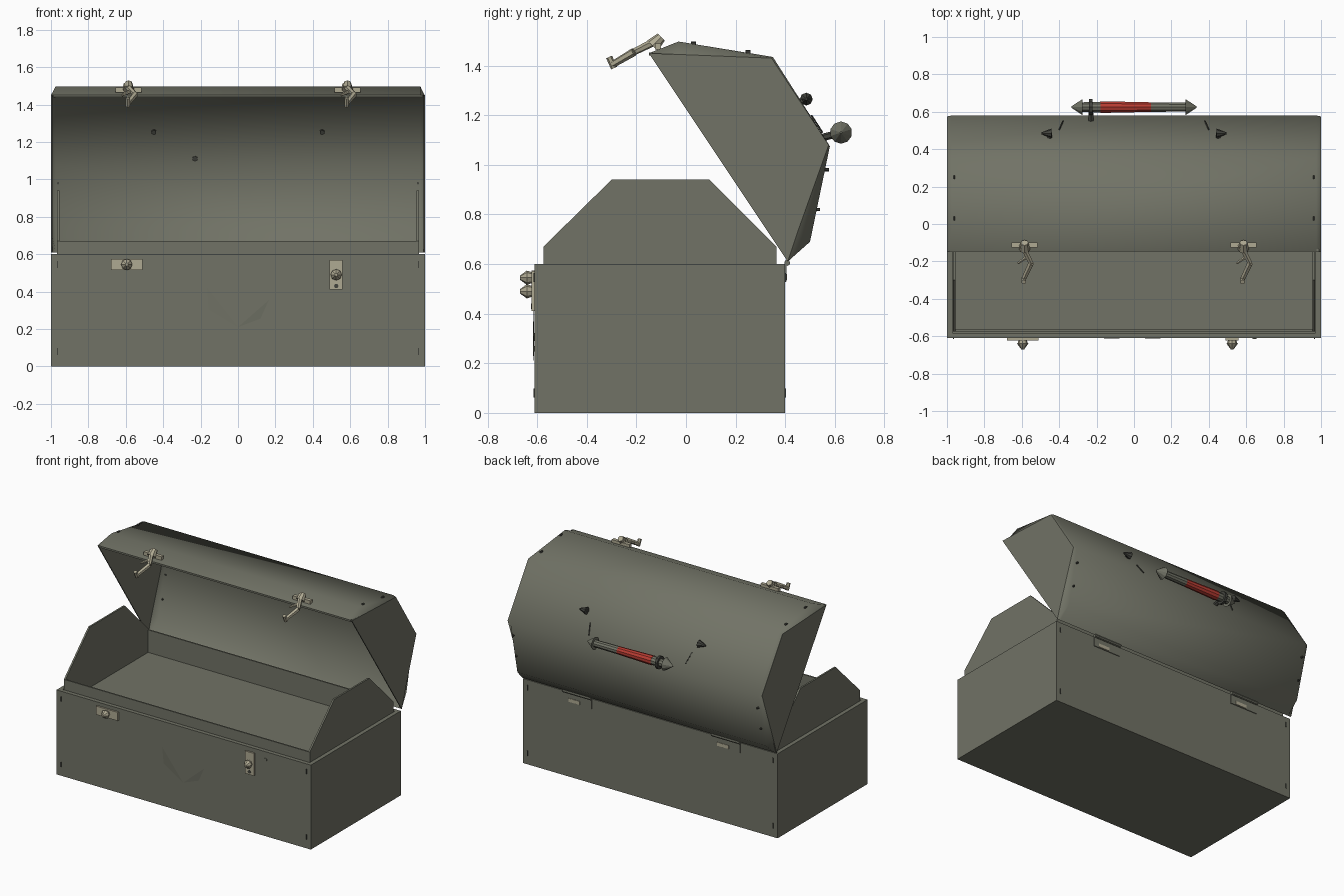
import bpy, bmesh, math
from mathutils import Vector

if "Cube" in bpy.data.objects:
    bpy.data.objects.remove(bpy.data.objects["Cube"])


def material(name, rgb):
    m = bpy.data.materials.new(name)
    m.diffuse_color = (*rgb, 1)
    m.use_nodes = True
    m.node_tree.nodes["Principled BSDF"].inputs["Base Color"].default_value = m.diffuse_color
    return m


OLIVE = material("olive grey paint", (0.165, 0.17, 0.132))
TAN = material("tan metal", (0.43, 0.40, 0.29))
RED = material("red grip", (0.48, 0.045, 0.032))
DARK = material("dark metal", (0.055, 0.057, 0.048))


def finish(name, bm, mat, smooth=False, normals=True):
    if normals:
        bmesh.ops.recalc_face_normals(bm, faces=bm.faces[:])
    me = bpy.data.meshes.new(name)
    bm.to_mesh(me)
    bm.free()
    me.materials.append(mat)
    for p in me.polygons:
        p.use_smooth = smooth
    ob = bpy.data.objects.new(name, me)
    bpy.context.collection.objects.link(ob)
    return ob


def box(name, lo, hi, mat):
    bm = bmesh.new()
    bmesh.ops.create_cube(bm, size=1)
    for v in bm.verts:
        v.co = [(a + b) / 2 + c * (b - a) for a, b, c in zip(lo, hi, v.co)]
    return finish(name, bm, mat)


def rod(name, p, q, r1, r2, mat, sides=8):
    p, q = Vector(p), Vector(q)
    bm = bmesh.new()
    bmesh.ops.create_cone(bm, cap_ends=True, segments=sides, radius1=r1,
                          radius2=r2, depth=(q - p).length)
    rot = (q - p).to_track_quat('Z', 'Y')
    for v in bm.verts:
        v.co = rot @ v.co + (p + q) / 2
    return finish(name, bm, mat)


def panel(name, pts, x0, x1, mat):
    """Extrude a (y, z) outline along x."""
    bm = bmesh.new()
    a = [bm.verts.new((x0, y, z)) for y, z in pts]
    b = [bm.verts.new((x1, y, z)) for y, z in pts]
    bm.faces.new(a)
    bm.faces.new(b)
    for i in range(len(pts)):
        j = (i + 1) % len(pts)
        bm.faces.new((a[i], a[j], b[j], b[i]))
    return finish(name, bm, mat)


# Lower box with a ledge and a shallow tray sunk into the top
bm = bmesh.new()
bmesh.ops.create_cube(bm, size=1)
for v in bm.verts:
    v.co = (v.co.x * 2, -0.105 + v.co.y * 1.01, 0.3 + v.co.z * 0.6)
top = max(bm.faces, key=lambda f: f.calc_center_median().z)
bmesh.ops.inset_region(bm, faces=[top], thickness=0.04)
inner = bmesh.ops.extrude_face_region(bm, geom=[top])
bmesh.ops.translate(bm, vec=(0, 0, -0.09),
                    verts=[g for g in inner["geom"] if isinstance(g, bmesh.types.BMVert)])
if top.is_valid:
    bmesh.ops.delete(bm, geom=[top], context='FACES')
finish("lower_box", bm, OLIVE)

# Raised liner around the tray
box("liner_front", (-0.96, -0.575, 0.51), (0.96, -0.565, 0.67), OLIVE)
box("liner_back", (-0.96, 0.355, 0.51), (0.96, 0.365, 0.67), OLIVE)
END = [(-0.575, 0.51), (-0.575, 0.67), (-0.30, 0.94), (0.095, 0.94), (0.365, 0.67), (0.365, 0.51)]
for s in (-1, 1):
    panel("liner_end", END, s * 0.955, s * 0.967, OLIVE)

# Open lid: curved skin that tapers onto flat end panels
SKIN = [(-0.15, 1.45), (-0.03, 1.497), (0.35, 1.435), (0.58, 1.075), (0.50, 0.69), (0.41, 0.61)]
EDGE = [(-0.15, 1.45), (-0.03, 1.445), (0.345, 1.43), (0.575, 1.08), (0.45, 0.73), (0.41, 0.61)]
bm = bmesh.new()
rows = [[bm.verts.new((x, y, z)) for y, z in prof]
        for x, prof in ((-1, EDGE), (-0.975, SKIN), (0.975, SKIN), (1, EDGE))]
for r, t in zip(rows, rows[1:]):
    for i in range(5):
        bm.faces.new((r[i], t[i], t[i + 1], r[i + 1]))
finish("lid_skin", bm, OLIVE, smooth=True)
for s in (-1, 1):
    panel("lid_end", EDGE, s * 0.993, s * 1.0, OLIVE)
box("lid_lip", (-0.99, -0.15, 1.44), (0.99, -0.135, 1.452), OLIVE)

# Carrying handle on the back of the lid
HY, HZ = 0.625, 1.13
for name, x0, x1, r0, r1, mat in (
        ("handle_left_tip", -0.335, -0.275, 0.004, 0.045, OLIVE),
        ("handle_left_end", -0.275, -0.18, 0.027, 0.03, OLIVE),
        ("handle_collar", -0.24, -0.222, 0.045, 0.045, DARK),
        ("handle_grip", -0.18, 0.09, 0.033, 0.027, RED),
        ("handle_right_end", 0.09, 0.275, 0.027, 0.025, OLIVE),
        ("handle_right_tip", 0.275, 0.335, 0.045, 0.004, OLIVE)):
    rod(name, (x0, HY, HZ), (x1, HY, HZ), r0, r1, mat, 10)
rod("handle_mount", (-0.23, 0.55, 1.11), (-0.23, HY, HZ), 0.015, 0.015, DARK, 6)

# Lugs and slots beside the handle
for s in (-1, 1):
    rod("lug", (s * 0.44, 0.485, 1.265), (s * 0.495, 0.485, 1.265), 0.026, 0.005, DARK, 8)
    rod("lug_stem", (s * 0.45, 0.45, 1.25), (s * 0.45, 0.485, 1.265), 0.014, 0.014, DARK, 6)
    rod("lug_slot", (s * 0.40, 0.505, 1.20), (s * 0.38, 0.55, 1.13), 0.004, 0.004, DARK, 4)
    # Rivets near the lid and box edges
    for y, z in ((0.03, 1.49), (0.25, 1.455), (0.567, 0.98), (0.53, 0.82)):
        rod("lid_rivet", (s * 0.962, y - 0.01, z), (s * 0.962, y + 0.01, z), 0.007, 0.007, DARK, 6)
    for z in (0.08, 0.545):
        for y in (-0.611, 0.401):
            box("box_rivet", (s * 0.965 - 0.003, y - 0.003, z - 0.018),
                (s * 0.965 + 0.003, y + 0.003, z + 0.018), DARK)

# Hook latches hanging from the lid's front edge
for cx in (-0.585, 0.585):
    box("latch_base", (cx - 0.07, -0.125, 1.465), (cx + 0.07, -0.1, 1.49), TAN)
    rod("latch_pivot", (cx, -0.135, 1.48), (cx, -0.10, 1.515), 0.03, 0.02, TAN)
    path = [(cx - 0.015, -0.11, 1.505), (cx + 0.035, -0.21, 1.455), (cx - 0.005, -0.295, 1.405)]
    for p, q in zip(path, path[1:]):
        rod("latch_arm", p, q, 0.017, 0.014, TAN, 6)
    rod("latch_hook", (cx - 0.005, -0.31, 1.435), (cx - 0.005, -0.29, 1.39), 0.013, 0.013, TAN, 6)
    rod("latch_finger", (cx + 0.02, -0.17, 1.475), (cx - 0.035, -0.21, 1.45), 0.01, 0.007, TAN, 6)

# Catch plates with knobs on the box front, one turned upright
for cx, cz, w, h in ((-0.595, 0.545, 0.085, 0.03), (0.525, 0.49, 0.035, 0.08)):
    box("catch_plate", (cx - w, -0.622, cz - h), (cx + w, -0.608, cz + h), TAN)
    rod("catch_stem", (cx, -0.62, cz), (cx, -0.64, cz), 0.022, 0.028, TAN)
    rod("catch_knob", (cx, -0.64, cz), (cx, -0.67, cz), 0.03, 0.008, TAN)
rod("catch_hole", (0.525, -0.615, 0.43), (0.525, -0.625, 0.43), 0.012, 0.012, DARK)
rod("front_screw", (0.645, -0.605, 0.545), (0.645, -0.614, 0.545), 0.011, 0.011, OLIVE)

# Faceted plate on the front
bm = bmesh.new()
outline = [(0, 0.21), (0.12, 0.255), (0.165, 0.355), (0.12, 0.495),
           (-0.09, 0.52), (-0.165, 0.42), (-0.157, 0.305)]
v = [bm.verts.new((x, -0.611 if i in (1, 6) else -0.616, z)) for i, (x, z) in enumerate(outline)]
bm.faces.new((v[0], v[2], v[3], v[4], v[5]))
bm.faces.new((v[0], v[1], v[2]))
bm.faces.new((v[0], v[5], v[6]))
finish("front_plate", bm, OLIVE)

# Hinges across the back seam
for cx in (-0.6, 0.57):
    box("hinge_leaf", (cx - 0.11, 0.398, 0.53), (cx + 0.11, 0.405, 0.6), OLIVE)
    rod("hinge_barrel", (cx - 0.11, 0.408, 0.605), (cx + 0.11, 0.408, 0.605), 0.012, 0.012, OLIVE)
    box("hinge_tab", (cx - 0.02, 0.402, 0.535), (cx + 0.07, 0.408, 0.56), TAN)
